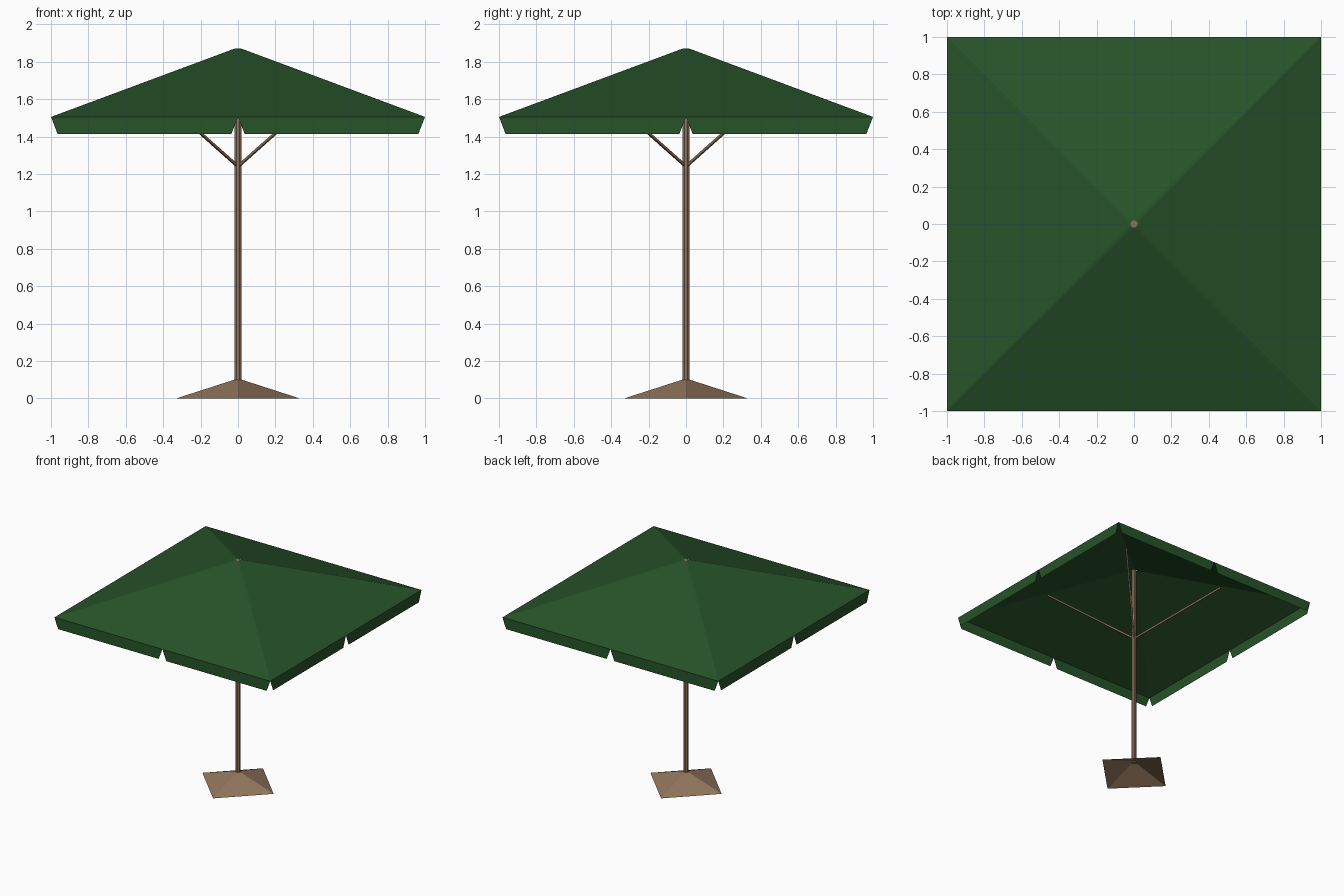
import bpy, bmesh, math
from mathutils import Vector, Matrix

if "Cube" in bpy.data.objects:
    bpy.data.objects.remove(bpy.data.objects["Cube"])


def material(name, rgb):
    m = bpy.data.materials.new(name)
    m.diffuse_color = (*rgb, 1)
    m.use_nodes = True
    m.node_tree.nodes["Principled BSDF"].inputs["Base Color"].default_value = m.diffuse_color
    return m


GREEN = material("green fabric", (0.020, 0.086, 0.022))
WOOD = material("brown wood", (0.290, 0.180, 0.108))


def finish(name, bm, mat):
    me = bpy.data.meshes.new(name)
    bm.to_mesh(me)
    bm.free()
    me.materials.append(mat)
    ob = bpy.data.objects.new(name, me)
    bpy.context.collection.objects.link(ob)
    return ob


def rod(name, a, b, radius, sides, mat):
    a, b = Vector(a), Vector(b)
    bm = bmesh.new()
    rot = (b - a).to_track_quat('Z', 'Y').to_matrix().to_4x4()
    bmesh.ops.create_cone(bm, cap_ends=True, segments=sides, radius1=radius,
                          radius2=radius, depth=(b - a).length,
                          matrix=Matrix.Translation((a + b) / 2) @ rot @ Matrix.Rotation(math.pi / sides, 4, 'Z'))
    return finish(name, bm, mat)


RIM, LOW, PEAK, NOTCH, NECK = 1.505, 1.415, 1.87, 0.035, 0.02

# canopy: one side of roof (with its hip sliver) and two hanging flaps, turned four times
bm = bmesh.new()
for k in range(4):
    turn = Matrix.Rotation(k * math.pi / 2, 3, 'Z')

    def face(*pts):
        bm.faces.new([bm.verts.new(turn @ Vector(p)) for p in pts])

    def neck(deg):
        t = math.radians(deg)
        return (NECK * math.cos(t), NECK * math.sin(t), PEAK)

    face((-1, -1, RIM), (1, -1, RIM), neck(-67.5), neck(-112.5))
    face((1, -1, RIM), neck(-22.5), neck(-67.5))
    for x in (-1, 0):
        face((x, -1, RIM), (x + NOTCH, -1, LOW), (x + 1 - NOTCH, -1, LOW), (x + 1, -1, RIM))
bmesh.ops.remove_doubles(bm, verts=bm.verts, dist=1e-4)
finish("canopy", bm, GREEN)

# pole
rod("pole", (0, 0, 0.09), (0, 0, PEAK), 0.019, 8, WOOD)

# four diagonal struts
for sx in (-1, 1):
    for sy in (-1, 1):
        rod("strut", (0, 0, 1.24), (sx * 0.49, sy * 0.49, 1.675), 0.009, 4, WOOD)

# base: open four-sided foot with corners on the axes
bm = bmesh.new()
bmesh.ops.create_cone(bm, cap_ends=False, segments=4, radius1=0.33, radius2=0.02,
                      depth=0.1, matrix=Matrix.Translation((0, 0, 0.05)))
finish("base", bm, WOOD)
